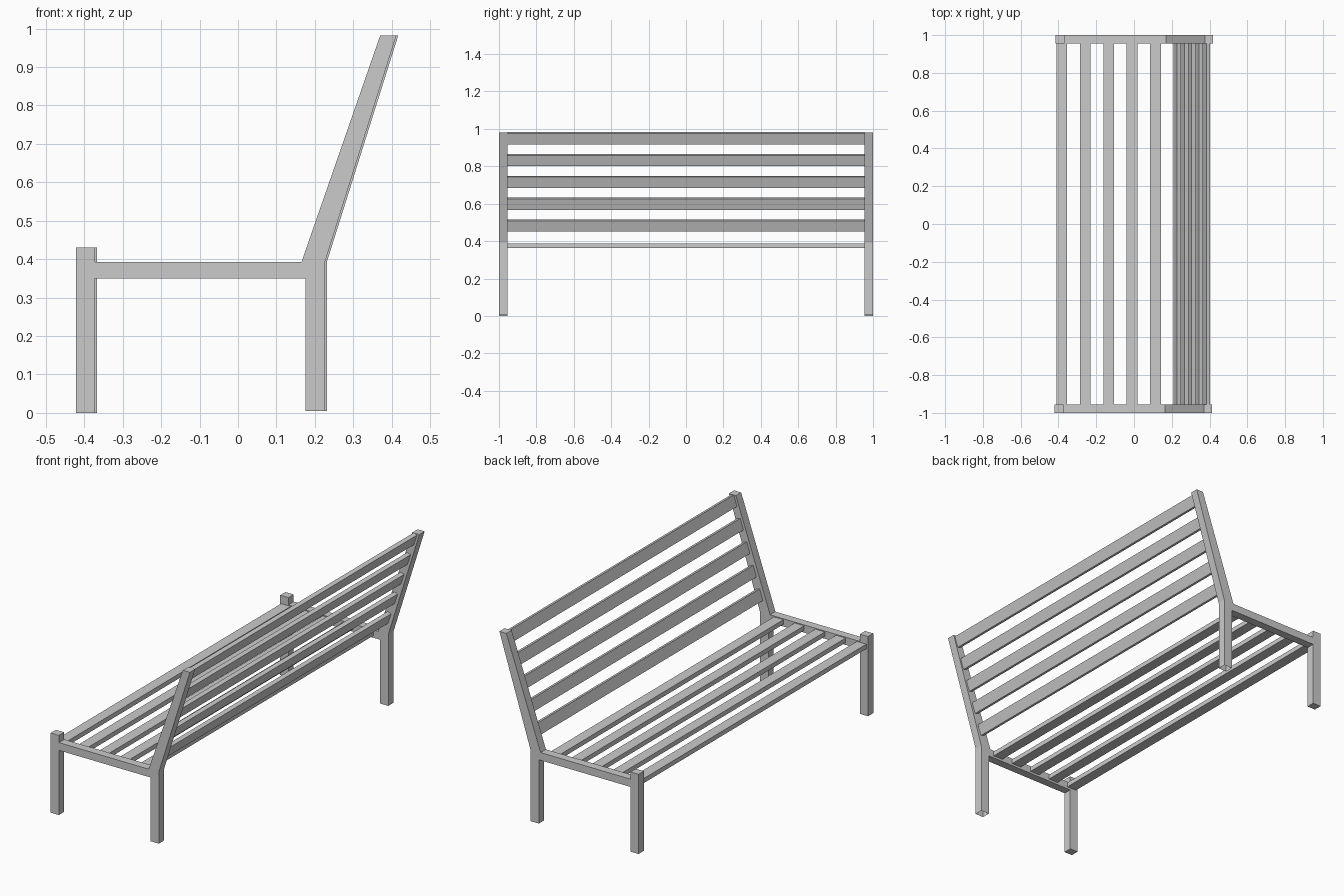
import bpy, bmesh, math

if "Cube" in bpy.data.objects:
    bpy.data.objects.remove(bpy.data.objects["Cube"])

# side profile of leg, rail, rear leg and leaning back post (x, z)
PROFILE = [(-0.421, 0), (-0.372, 0), (-0.372, 0.35), (0.176, 0.35),
           (0.176, 0.005), (0.226, 0.005), (0.226, 0.392), (0.412, 0.982),
           (0.37, 0.982), (0.165, 0.392), (-0.372, 0.392), (-0.372, 0.431),
           (-0.421, 0.431)]


def new_object(name, bm):
    bmesh.ops.recalc_face_normals(bm, faces=bm.faces)
    mesh = bpy.data.meshes.new(name)
    bm.to_mesh(mesh)
    bm.free()
    ob = bpy.data.objects.new(name, mesh)
    bpy.context.collection.objects.link(ob)
    return ob


def side_frame(name, y0, y1, dx):
    bm = bmesh.new()
    face = bm.faces.new([bm.verts.new((x + dx, y0, z)) for x, z in PROFILE])
    ext = bmesh.ops.extrude_face_region(bm, geom=[face], use_keep_orig=True)
    verts = [v for v in ext["geom"] if isinstance(v, bmesh.types.BMVert)]
    bmesh.ops.translate(bm, verts=verts, vec=(0, y1 - y0, 0))
    bmesh.ops.recalc_face_normals(bm, faces=bm.faces)
    # rear leg tube is open at the foot
    foot = [f for f in bm.faces if all(abs(v.co.z - 0.005) < 1e-4 for v in f.verts)]
    bmesh.ops.delete(bm, geom=foot, context='FACES_ONLY')
    return new_object(name, bm)


def slat(name, x, z, width, height, tilt=0.0):
    bm = bmesh.new()
    bmesh.ops.create_cube(bm, size=1)
    bmesh.ops.scale(bm, verts=bm.verts, vec=(width, 1.91, height))
    ob = new_object(name, bm)
    ob.location = (x, 0, z)
    ob.rotation_euler.y = tilt
    return ob


# side frames, the far one sits slightly further back
side_frame("near_side_frame", -1.0, -0.955, 0.0)
side_frame("far_side_frame", 0.955, 1.0, 0.005)

# seat slats
for i in range(5):
    slat(f"seat_slat_{i + 1}", -0.382 + i * 0.124, 0.3745, 0.057, 0.025)

# leaning back slats
LEAN = math.atan2(0.196, 0.59)
for i in range(5):
    z = 0.483 + i * 0.1168
    slat(f"back_slat_{i + 1}", 0.198 + (z - 0.392) * math.tan(LEAN), z,
         0.022, 0.061, LEAN)
